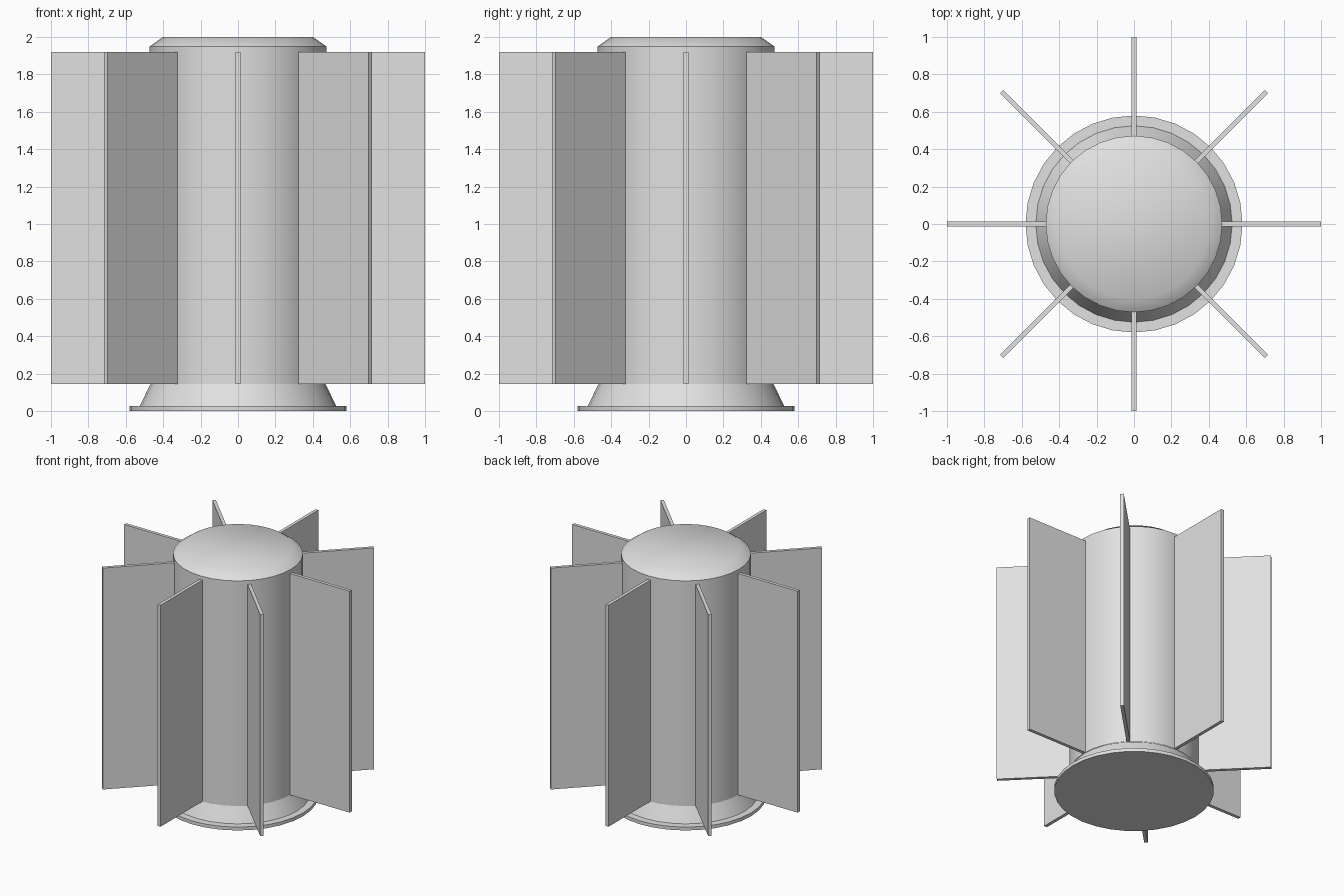
import bpy, bmesh, math
from mathutils import Matrix

if "Cube" in bpy.data.objects:
    bpy.data.objects.remove(bpy.data.objects["Cube"])

SIDES = 32
metal = bpy.data.materials.new("light grey metal")
metal.diffuse_color = (0.75, 0.75, 0.75, 1)
metal.use_nodes = True
metal.node_tree.nodes["Principled BSDF"].inputs["Base Color"].default_value = metal.diffuse_color


def finish(bm, name, smooth=None):
    bmesh.ops.recalc_face_normals(bm, faces=bm.faces)
    mesh = bpy.data.meshes.new(name)
    bm.to_mesh(mesh)
    bm.free()
    mesh.materials.append(metal)
    ob = bpy.data.objects.new(name, mesh)
    bpy.context.collection.objects.link(ob)
    if smooth:
        bpy.ops.object.select_all(action='DESELECT')
        ob.select_set(True)
        bpy.context.view_layer.objects.active = ob
        bpy.ops.object.shade_smooth_by_angle(angle=math.radians(smooth))
    return ob


def lathe(name, profile, smooth=40, bottom=True, top=True):
    """Stack rings of (radius, z) and close the ends."""
    bm = bmesh.new()
    rings = []
    for r, z in profile:
        rings.append([bm.verts.new((r * math.cos(a), r * math.sin(a), z))
                      for a in (2 * math.pi * i / SIDES for i in range(SIDES))])
    for lo, hi in zip(rings, rings[1:]):
        for i in range(SIDES):
            j = (i + 1) % SIDES
            bm.faces.new((lo[i], lo[j], hi[j], hi[i]))
    if bottom:
        bm.faces.new(rings[0])
    if top:
        bm.faces.new(rings[-1])
    return finish(bm, name, smooth)


# foot plate, flared skirt, and main cylinder with bevelled cap
lathe("foot_plate", [(0.58, 0.0), (0.58, 0.027)])
lathe("flared_skirt", [(0.525, 0.027), (0.468, 0.145)], bottom=False, top=False)
lathe("cylinder_body", [(0.472, 0.145), (0.472, 1.95), (0.40, 2.0)], bottom=False)

# eight radial cooling fins
INNER, OUTER, LOW, HIGH, THICK = 0.465, 1.0, 0.145, 1.92, 0.026
for k in range(8):
    bm = bmesh.new()
    m = (Matrix.Rotation(k * math.pi / 4, 4, 'Z')
         @ Matrix.Translation(((INNER + OUTER) / 2, 0, (LOW + HIGH) / 2))
         @ Matrix.Diagonal((OUTER - INNER, THICK, HIGH - LOW, 1)))
    bmesh.ops.create_cube(bm, size=1, matrix=m)
    finish(bm, f"fin_{k + 1}")
